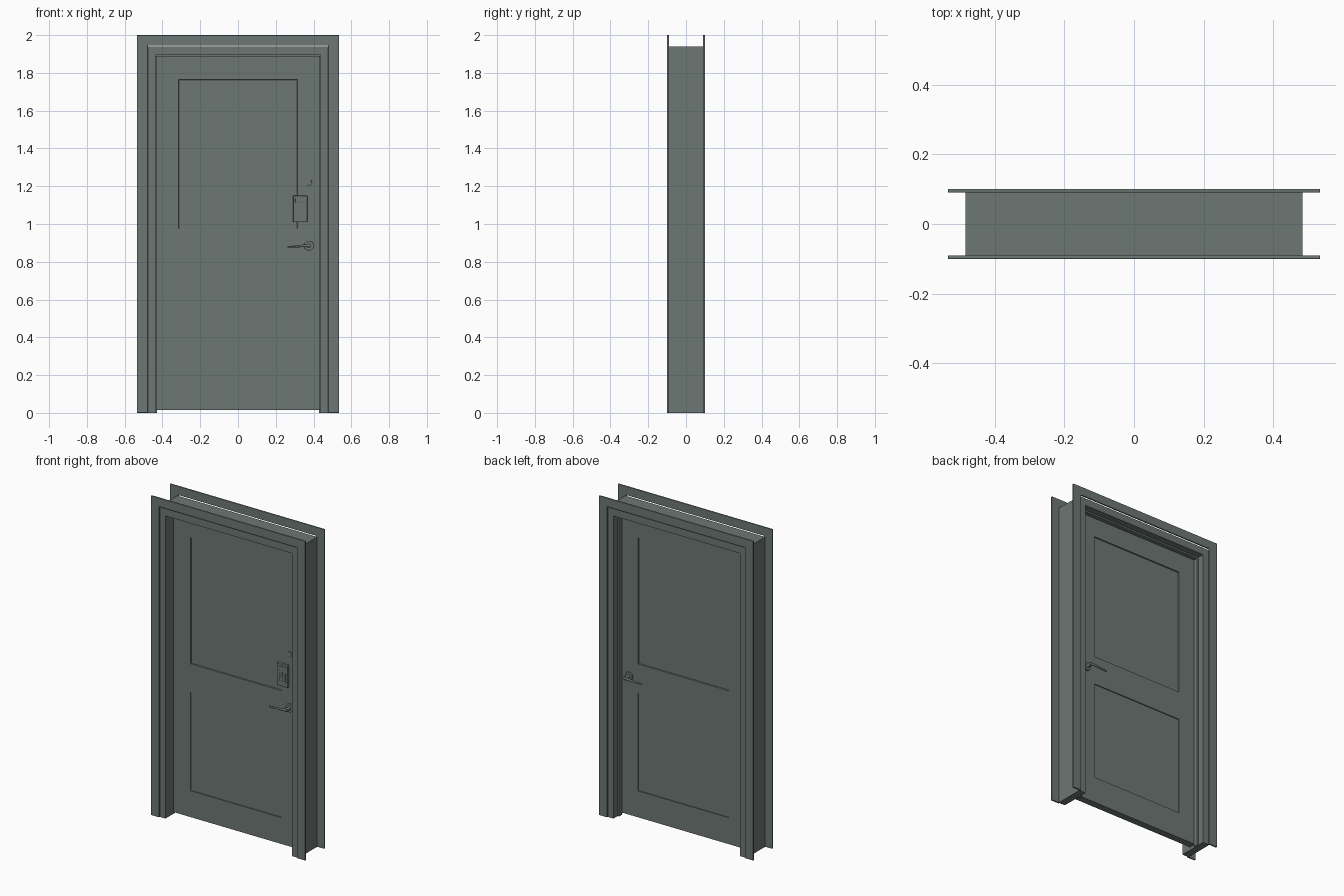
import bpy, bmesh, math
from mathutils import Vector

if "Cube" in bpy.data.objects:
    bpy.data.objects.remove(bpy.data.objects["Cube"])

paint = bpy.data.materials.new("slate_grey_paint")
paint.diffuse_color = (0.155, 0.185, 0.175, 1)
paint.use_nodes = True
paint.node_tree.nodes["Principled BSDF"].inputs["Base Color"].default_value = paint.diffuse_color


def finish(name, bm, bevel=0.0, smooth=False):
    bmesh.ops.recalc_face_normals(bm, faces=bm.faces)
    me = bpy.data.meshes.new(name)
    bm.to_mesh(me)
    bm.free()
    ob = bpy.data.objects.new(name, me)
    bpy.context.collection.objects.link(ob)
    me.materials.append(paint)
    if bevel:
        mod = ob.modifiers.new("edge_round", 'BEVEL')
        mod.width, mod.segments = bevel, 2
    if smooth:
        bpy.ops.object.select_all(action='DESELECT')
        ob.select_set(True)
        bpy.context.view_layer.objects.active = ob
        bpy.ops.object.shade_smooth_by_angle(angle=math.radians(35))
    return ob


def extrude_outline(name, pts, y0, y1, bevel=0.0):
    """Extrude an (x, z) outline along y."""
    bm = bmesh.new()
    face = bm.faces.new([bm.verts.new((x, y0, z)) for x, z in pts])
    out = bmesh.ops.extrude_face_region(bm, geom=[face])
    verts = [v for v in out["geom"] if isinstance(v, bmesh.types.BMVert)]
    bmesh.ops.translate(bm, verts=verts, vec=(0, y1 - y0, 0))
    return finish(name, bm, bevel)


def arch(name, outer, top, inner, head, y0, y1, bevel=0.0):
    """Two legs and a head, open at the floor."""
    pts = [(-outer, 0), (-outer, top), (outer, top), (outer, 0),
           (inner, 0), (inner, head), (-inner, head), (-inner, 0)]
    return extrude_outline(name, pts, y0, y1, bevel)


def box(name, x0, x1, y0, y1, z0, z1, bevel=0.0):
    return extrude_outline(name, [(x0, z0), (x1, z0), (x1, z1), (x0, z1)], y0, y1, bevel)


def disc(name, x, z, r, y0, y1, bevel=0.0):
    pts = [(x + r * math.cos(i * math.tau / 32), z + r * math.sin(i * math.tau / 32))
           for i in range(32)]
    ob = extrude_outline(name, pts, y0, y1, bevel)
    if bevel:
        ob.modifiers["edge_round"].limit_method = 'ANGLE'
    return ob


# Frame: casings on both faces, jamb lining and door stop
for side, s in (("front", -1), ("back", 1)):
    arch(side + "_casing", 0.535, 2.0, 0.477, 1.945, s * 0.09, s * 0.101, 0.003)
arch("jamb", 0.484, 1.94, 0.438, 1.895, -0.092, 0.092)
arch("door_stop", 0.45, 1.91, 0.428, 1.885, 0.024, 0.05)

# Door leaf with two recessed panels on each face
FRONT, BACK = -0.02, 0.024
bm = bmesh.new()
xs = [-0.434, -0.315, 0.315, 0.434]
zs = [0.015, 0.18, 0.795, 0.975, 1.765, 1.89]
grids = []
for y in (FRONT, BACK):
    grid = [[bm.verts.new((x, y, z)) for z in zs] for x in xs]
    grids.append(grid)
    panels = []
    for i in range(3):
        for j in range(5):
            f = bm.faces.new((grid[i][j], grid[i + 1][j], grid[i + 1][j + 1], grid[i][j + 1]))
            if i == 1 and j in (1, 3):
                panels.append(f)
    inward = Vector((0, 0.006 if y == FRONT else -0.006, 0))
    for f in panels:
        bmesh.ops.inset_individual(bm, faces=[f], thickness=0.003)
        bmesh.ops.translate(bm, verts=f.verts, vec=inward)
a, b = grids
rim = [(i, 0) for i in range(3)] + [(3, j) for j in range(5)]
rim += [(i, 5) for i in range(3, 0, -1)] + [(0, j) for j in range(5, 0, -1)]
for (i, j), (k, l) in zip(rim, rim[1:] + rim[:1]):
    bm.faces.new((a[i][j], a[k][l], b[k][l], b[i][j]))
finish("door_leaf", bm)


# Lever handles on both faces
def lever(name, s, face):
    disc(name + "_rose", 0.375, 0.885, 0.026, face, face + s * 0.01, 0.002)
    disc(name + "_neck", 0.375, 0.885, 0.011, face, face + s * 0.045)
    # rounded cross-sections along the grip: x, z, half height, distance out
    path = [(0.384, 0.885, 0.009, 0.040), (0.36, 0.885, 0.008, 0.044),
            (0.33, 0.883, 0.006, 0.045), (0.29, 0.880, 0.005, 0.043),
            (0.262, 0.879, 0.004, 0.041)]
    bm = bmesh.new()
    rings = []
    for x, z, h, out in path:
        rings.append([bm.verts.new((x, face + s * (out + 0.006 * math.cos(t)), z + h * math.sin(t)))
                      for t in (k * math.tau / 12 for k in range(12))])
    for r0, r1 in zip(rings, rings[1:]):
        for k in range(12):
            bm.faces.new((r0[k], r0[k - 1], r1[k - 1], r1[k]))
    bm.faces.new(rings[0])
    bm.faces.new(rings[-1])
    finish(name + "_grip", bm, smooth=True)


lever("front_lever", -1, FRONT)
lever("back_lever", 1, BACK)

# Viewer above the lock
disc("peephole", 0.375, 1.22, 0.016, FRONT, FRONT - 0.006, 0.002)

# Keypad lock: body, display and buttons
box("keypad_body", 0.292, 0.367, FRONT + 0.006, FRONT - 0.014, 1.01, 1.15, 0.003)
box("keypad_display", 0.303, 0.358, FRONT - 0.013, FRONT - 0.017, 1.112, 1.136, 0.001)
for row in range(4):
    for col in range(3):
        disc(f"keypad_button_{row}_{col}", 0.31 + col * 0.02, 1.043 + row * 0.016, 0.006,
             FRONT - 0.013, FRONT - 0.017)
